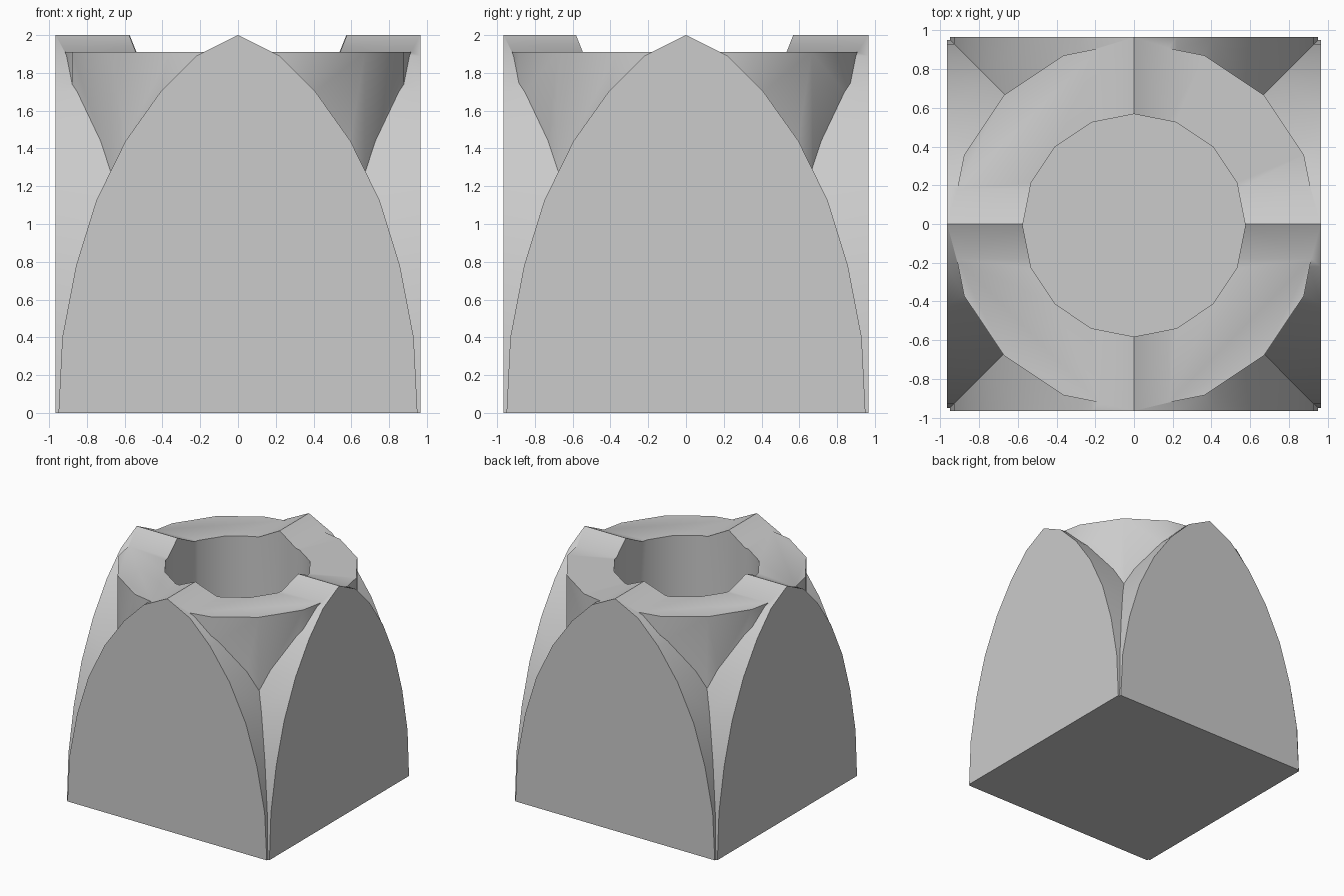
import bpy, bmesh, math
from mathutils import Matrix

old = bpy.data.objects.get("Cube")
if old:
    bpy.data.objects.remove(old, do_unlink=True)

HALF = 0.965       # half length of each vault
SHIFT = -0.007     # small offset of the ring

stone = bpy.data.materials.new("light grey")
stone.use_nodes = True
grey = (0.6, 0.6, 0.6, 1)
stone.diffuse_color = grey
stone.node_tree.nodes["Principled BSDF"].inputs["Base Color"].default_value = grey


def make_object(name, bm):
    bmesh.ops.recalc_face_normals(bm, faces=bm.faces)
    mesh = bpy.data.meshes.new(name)
    bm.to_mesh(mesh)
    bm.free()
    mesh.materials.append(stone)
    obj = bpy.data.objects.new(name, mesh)
    bpy.context.collection.objects.link(obj)
    return obj


def pointed_vault(name, turn):
    """Pointed arch profile extruded along y, then turned about z."""
    side = [(0.95, 0), (0.93, 0.4), (0.857, 0.78), (0.75, 1.125),
            (0.595, 1.44), (0.41, 1.70), (0.22, 1.89)]
    profile = side + [(0, 2)] + [(-x, z) for x, z in reversed(side)]
    bm = bmesh.new()
    face = bm.faces.new([bm.verts.new((x, -HALF, z)) for x, z in profile])
    new = bmesh.ops.extrude_face_region(bm, geom=[face])["geom"]
    tip = [v for v in new if isinstance(v, bmesh.types.BMVert)]
    bmesh.ops.translate(bm, verts=tip, vec=(0, 2 * HALF, 0))
    bm.transform(Matrix.Rotation(turn, 4, 'Z'))
    return make_object(name, bm)


def drum(name, radius, bottom, top):
    bm = bmesh.new()
    place = Matrix.Translation((0, SHIFT, (bottom + top) / 2))
    bmesh.ops.create_cone(bm, cap_ends=True, segments=16, radius1=radius,
                          radius2=radius, depth=top - bottom, matrix=place)
    return make_object(name, bm)


# Two crossing vaults, a round ring between them, and the deep bore
body = pointed_vault("vaulted_block", 0)
cross_vault = pointed_vault("cross_vault", math.pi / 2)
ring = drum("round_ring", 0.95, 0.0, 1.91)
bore = drum("bore_cutter", 0.575, 0.02, 2.3)

for tool, kind in ((cross_vault, 'UNION'), (ring, 'UNION'), (bore, 'DIFFERENCE')):
    mod = body.modifiers.new(tool.name, 'BOOLEAN')
    mod.object = tool
    mod.operation = kind
    mod.solver = 'EXACT'

# Bake the cuts and remove the helper shapes
bpy.context.view_layer.objects.active = body
body.select_set(True)
for mod in list(body.modifiers):
    bpy.ops.object.modifier_apply(modifier=mod.name)
for tool in (cross_vault, ring, bore):
    bpy.data.objects.remove(tool, do_unlink=True)

bpy.ops.object.shade_smooth_by_angle(angle=math.radians(30))
